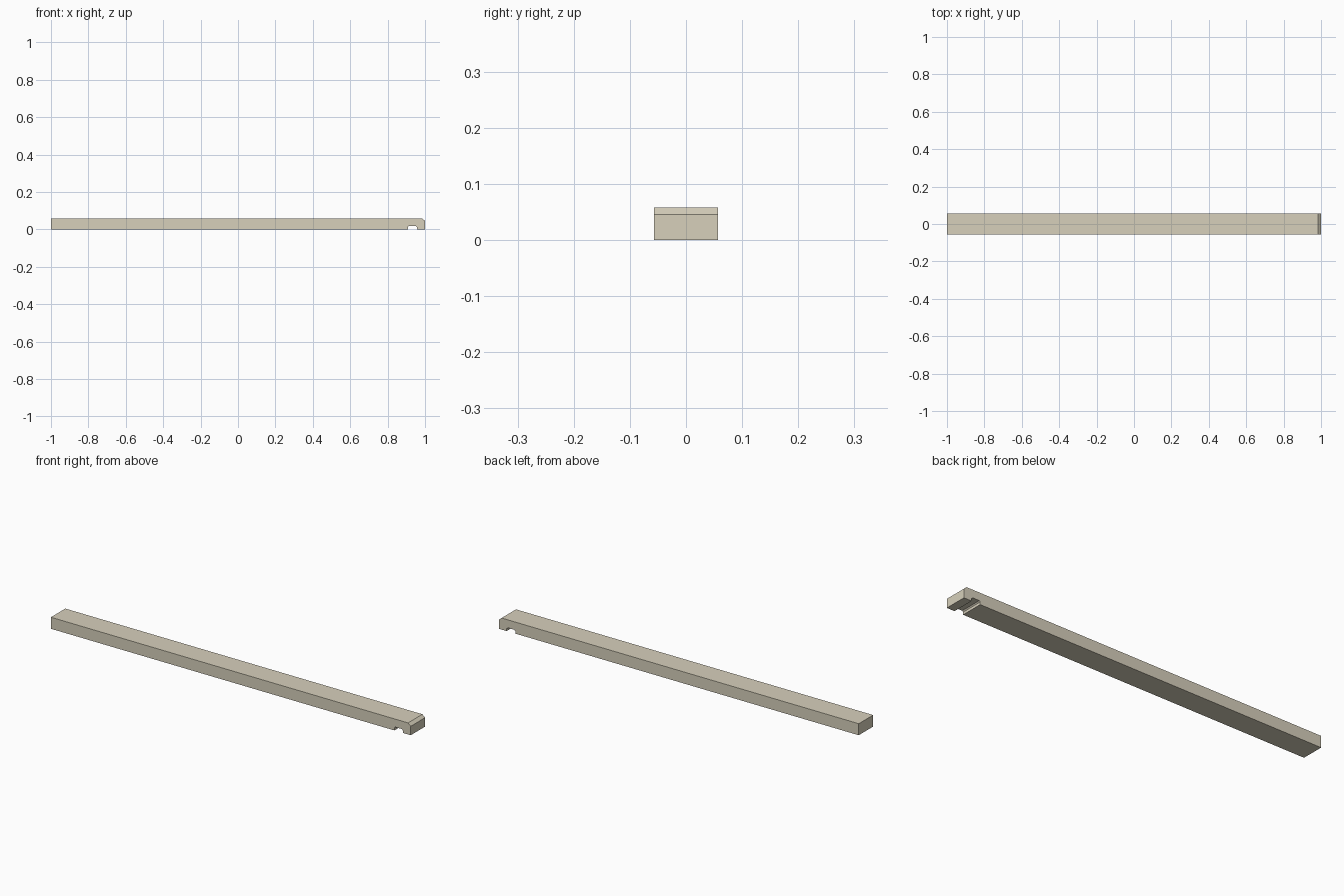
import bpy, bmesh

if "Cube" in bpy.data.objects:
    bpy.data.objects.remove(bpy.data.objects["Cube"])

HALF_WIDTH = 0.057

# Side profile (x, z): long bar, chamfered nose, drip groove underneath
profile = [
    (-1.0, 0.0), (0.909, 0.0), (0.909, 0.013), (0.914, 0.018),
    (0.95, 0.018), (0.957, 0.012), (0.957, 0.0),
    (1.0, 0.0), (1.0, 0.045), (0.985, 0.058), (-1.0, 0.058),
]


def extrude_profile(name, points, half_width):
    bm = bmesh.new()
    face = bm.faces.new([bm.verts.new((x, -half_width, z)) for x, z in points])
    result = bmesh.ops.extrude_face_region(bm, geom=[face])
    verts = [v for v in result["geom"] if isinstance(v, bmesh.types.BMVert)]
    bmesh.ops.translate(bm, verts=verts, vec=(0, 2 * half_width, 0))
    bmesh.ops.recalc_face_normals(bm, faces=bm.faces)
    mesh = bpy.data.meshes.new(name)
    bm.to_mesh(mesh)
    bm.free()
    obj = bpy.data.objects.new(name, mesh)
    bpy.context.collection.objects.link(obj)
    return obj


# Sill board
sill = extrude_profile("sill_board", profile, HALF_WIDTH)
mat = bpy.data.materials.new("pale_stone")
mat.diffuse_color = (0.68, 0.63, 0.50, 1)
mat.use_nodes = True
mat.node_tree.nodes["Principled BSDF"].inputs["Base Color"].default_value = mat.diffuse_color
sill.data.materials.append(mat)
